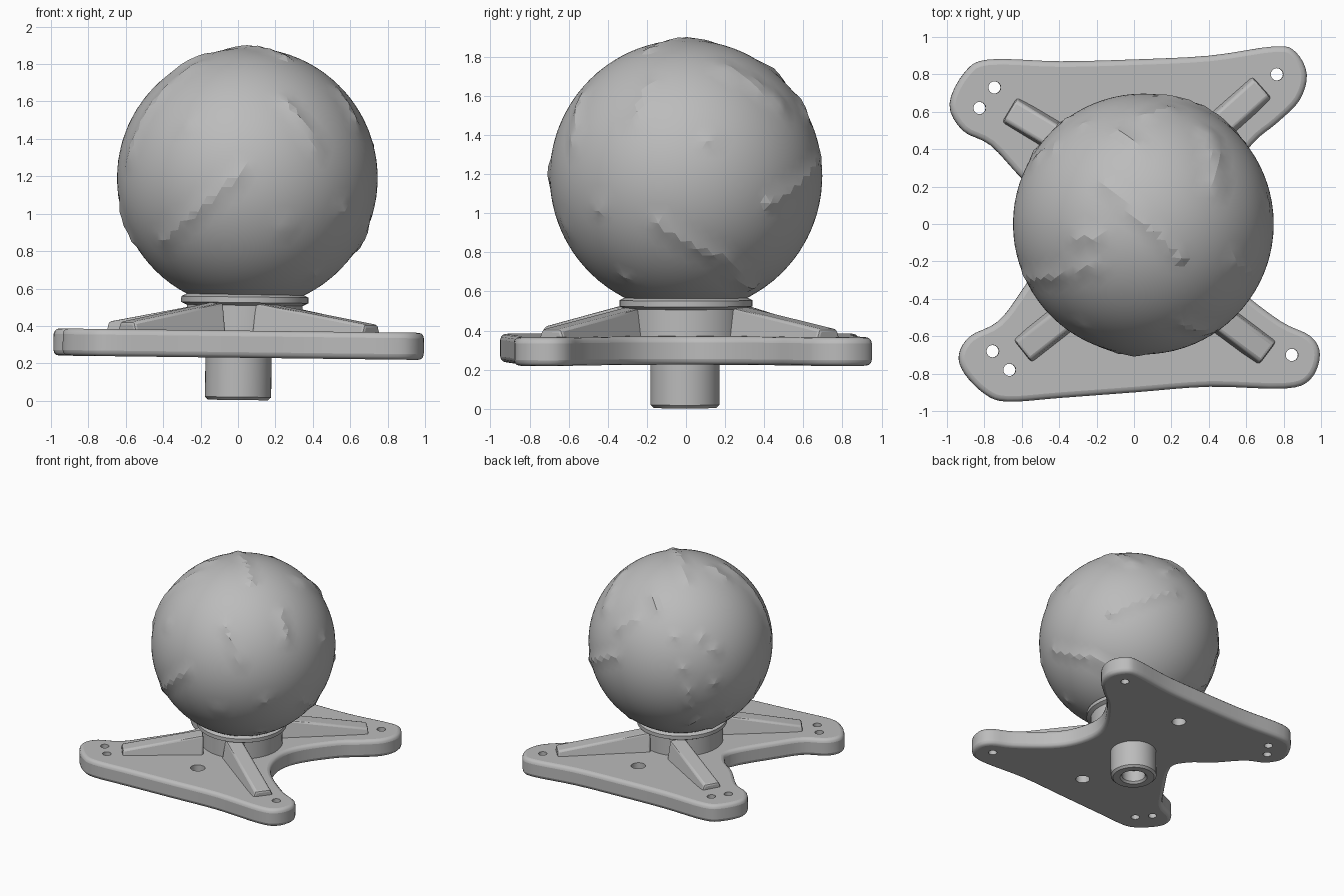
import bpy, bmesh, math, random
from mathutils import Vector
from mathutils.geometry import intersect_point_line

if "Cube" in bpy.data.objects:
    bpy.data.objects.remove(bpy.data.objects["Cube"])

grey = bpy.data.materials.new("plain grey")
grey.use_nodes = True
tone = (0.5, 0.5, 0.5, 1)
grey.diffuse_color = tone
grey.node_tree.nodes["Principled BSDF"].inputs["Base Color"].default_value = tone

TILT = 0.012  # the mount leans slightly
PLATE_LOW, PLATE_TOP = 0.23, 0.375


def make(name, bm, angle=35):
    """Turn a bmesh into a grey, smooth-by-angle object."""
    bmesh.ops.recalc_face_normals(bm, faces=bm.faces)
    mesh = bpy.data.meshes.new(name)
    bm.to_mesh(mesh)
    bm.free()
    mesh.materials.append(grey)
    ob = bpy.data.objects.new(name, mesh)
    bpy.context.collection.objects.link(ob)
    shade(ob, angle)
    return ob


def activate(ob):
    bpy.ops.object.select_all(action='DESELECT')
    ob.select_set(True)
    bpy.context.view_layer.objects.active = ob


def shade(ob, angle):
    activate(ob)
    bpy.ops.object.shade_smooth_by_angle(angle=math.radians(angle))


def bevel(ob, width, segments=3):
    mod = ob.modifiers.new("rounded edges", 'BEVEL')
    mod.width, mod.segments = width, segments
    mod.limit_method, mod.angle_limit = 'ANGLE', math.radians(40)
    activate(ob)
    bpy.ops.object.modifier_apply(modifier=mod.name)


def prism(bm, points, low, high):
    face = bm.faces.new([bm.verts.new((x, y, low)) for x, y in points])
    out = bmesh.ops.extrude_face_region(bm, geom=[face])
    top = [v for v in out["geom"] if isinstance(v, bmesh.types.BMVert)]
    bmesh.ops.translate(bm, verts=top, vec=(0, 0, high - low))


def smooth_loop(points, steps=4):
    """Closed Catmull-Rom curve through the points."""
    pts = [Vector(p) for p in points]
    n, out = len(pts), []
    for i in range(n):
        a, b, c, d = (pts[(i + k - 1) % n] for k in range(4))
        for s in range(steps):
            t = s / steps
            out.append(b + 0.5 * t * (c - a + t * (2*a - 5*b + 4*c - d + t * (3*b - a - 3*c + d))))
    return out


def lathe(name, profile, x, y):
    bm = bmesh.new()
    verts = [bm.verts.new((r, 0, z)) for r, z in profile]
    edges = [bm.edges.new(pair) for pair in zip(verts, verts[1:])]
    bmesh.ops.spin(bm, geom=verts + edges, cent=(0, 0, 0), axis=(0, 0, 1),
                   angle=math.tau, steps=48)
    bmesh.ops.remove_doubles(bm, verts=bm.verts, dist=0.0005)
    ob = make(name, bm)
    ob.location = (x, y, 0)
    ob.rotation_euler.y = TILT
    return ob


# Four-lobed mounting plate
outline = [(-.6, -.35), (-.73, -.52), (-.88, -.6), (-.94, -.7), (-.91, -.8), (-.8, -.91),
           (-.68, -.95), (-.4, -.93), (0, -.9), (.4, -.87), (.8, -.88), (.94, -.83),
           (.99, -.7), (.94, -.6), (.78, -.52), (.55, -.34), (.44, -.18), (.4, .02),
           (.46, .2), (.63, .43), (.76, .54), (.88, .66), (.92, .8), (.86, .92),
           (.75, .95), (.4, .9), (0, .88), (-.4, .87), (-.78, .88), (-.91, .81),
           (-.99, .64), (-.92, .5), (-.77, .42), (-.6, .24), (-.45, .12), (-.4, -.03)]
bm = bmesh.new()
prism(bm, smooth_loop(outline), PLATE_LOW, PLATE_TOP)
plate = make("mounting_plate", bm)
bevel(plate, 0.03)

# Screw holes through the plate
small = [(-.75, .73), (-.83, .62), (-.76, -.68), (-.67, -.78), (.76, .8), (.84, -.7)]
large = [(.03, -.58), (.03, .58)]
bm = bmesh.new()
for spots, radius in ((small, 0.033), (large, 0.055)):
    for x, y in spots:
        ring = [(x + radius * math.cos(math.tau * k / 16), y + radius * math.sin(math.tau * k / 16))
                for k in range(16)]
        prism(bm, ring, PLATE_LOW - 0.1, PLATE_TOP + 0.1)
cutter = make("hole_cutter", bm)
cutter.hide_render = True
cut = plate.modifiers.new("holes", 'BOOLEAN')
cut.operation, cut.solver, cut.object = 'DIFFERENCE', 'EXACT', cutter
activate(plate)
bpy.ops.object.modifier_apply(modifier=cut.name)
bpy.data.objects.remove(cutter)
shade(plate, 35)
plate.rotation_euler.y = TILT


# Sloping ribs from the collar to each lobe
def rib(name, start, end):
    a, b = Vector(start), Vector(end)
    side = (b - a).normalized().orthogonal()
    bm = bmesh.new()
    rings = []
    for p, top in ((a, 0.525), (b, 0.415)):
        rings.append([bm.verts.new((*(p + side * w), z)) for w, z in
                      ((-.09, .34), (.09, .34), (.06, top), (-.06, top))])
    bm.faces.new(rings[0])
    bm.faces.new(rings[1])
    for k in range(4):
        m = (k + 1) % 4
        bm.faces.new((rings[0][k], rings[0][m], rings[1][m], rings[1][k]))
    ob = make(name, bm)
    bevel(ob, 0.015, 2)
    shade(ob, 35)
    ob.rotation_euler.y = TILT


rib("back_right_rib", (-.12, .28), (-.67, .61))
rib("back_left_rib", (.15, .26), (.68, .73))
rib("front_right_rib", (-.12, -.3), (-.6, -.68))
rib("front_left_rib", (.12, -.25), (.71, -.69))

# Collar under the ball, and hollow post under the plate
lathe("collar", [(0, .34), (.31, .34), (.31, .51), (.34, .525), (.34, .555), (.29, .58), (0, .58)], .03, 0)
lathe("post", [(0, .11), (.09, .11), (.09, .02), (.105, .004), (.16, .004), (.177, .02),
               (.177, .3), (0, .3)], 0, -.005)

# Ball with raised, roughly creased ridges and nicks
CENTRE, RADIUS = Vector((.05, 0, 1.19)), 0.697


def on_ball(axis, sign, u, v):
    """Point on the ball found from two coordinates and the side it is on."""
    others = [k for k in range(3) if k != axis]
    p = Vector((0, 0, 0))
    for k, value in zip(others, (u, v)):
        p[k] = value - CENTRE[k]
    p[axis] = sign * math.sqrt(max(0, RADIUS ** 2 - p.length_squared))
    return p.normalized() * RADIUS


front, left, above = (1, -1), (0, 1), (2, 1)
marks = [(front, (-.4, .85), (.02, 1.22)), (front, (.25, 1.6), (.42, 1.35)),
         (left, (-.15, .95), (.2, .77)), (left, (.2, .77), (.33, .62)),
         (left, (.42, 1.05), (.68, 1.3)), (left, (.18, 1.75), (.5, 1.55)),
         (left, (-.2, 1.65), (-.26, 1.47)), (above, (-.15, .2), (.25, -.18)),
         (above, (.42, .48), (.45, .2)), (above, (-.58, -.28), (-.2, -.22))]
ridges = [(on_ball(*view, *p), on_ball(*view, *q)) for view, p, q in marks]
for view, u, v in ((front, -.27, 1.48), (front, .25, .93), (front, .57, 1.03),
                   (left, -.45, 1.02), (left, .12, 1.37), (left, -.3, .67)):
    ridges.append((on_ball(*view, u, v),) * 2)
random.seed(4)
for k in range(16):
    p = Vector((random.uniform(-1, .1), random.uniform(-.2, 1), random.uniform(-.9, .9)))
    p = p.normalized() * RADIUS
    q = p + Vector((random.uniform(-.2, .2), 0, random.uniform(-.2, .2))) * (k % 3 == 0)
    ridges.append((p, q.normalized() * RADIUS))

bm = bmesh.new()
bmesh.ops.create_icosphere(bm, subdivisions=5, radius=RADIUS)
for v in bm.verts:
    lift = 0
    for p, q in ridges:
        near, t = p, 0
        if (q - p).length > 0.01:
            near, t = intersect_point_line(v.co, p, q)
            near = p.lerp(q, min(1, max(0, t))).normalized() * RADIUS
        gap = (v.co - near).length
        lift = max(lift, 0.017 * (1 - gap / 0.05))
    v.co *= 1 + lift / RADIUS
ball = make("ball", bm, 14)
ball.location = CENTRE
